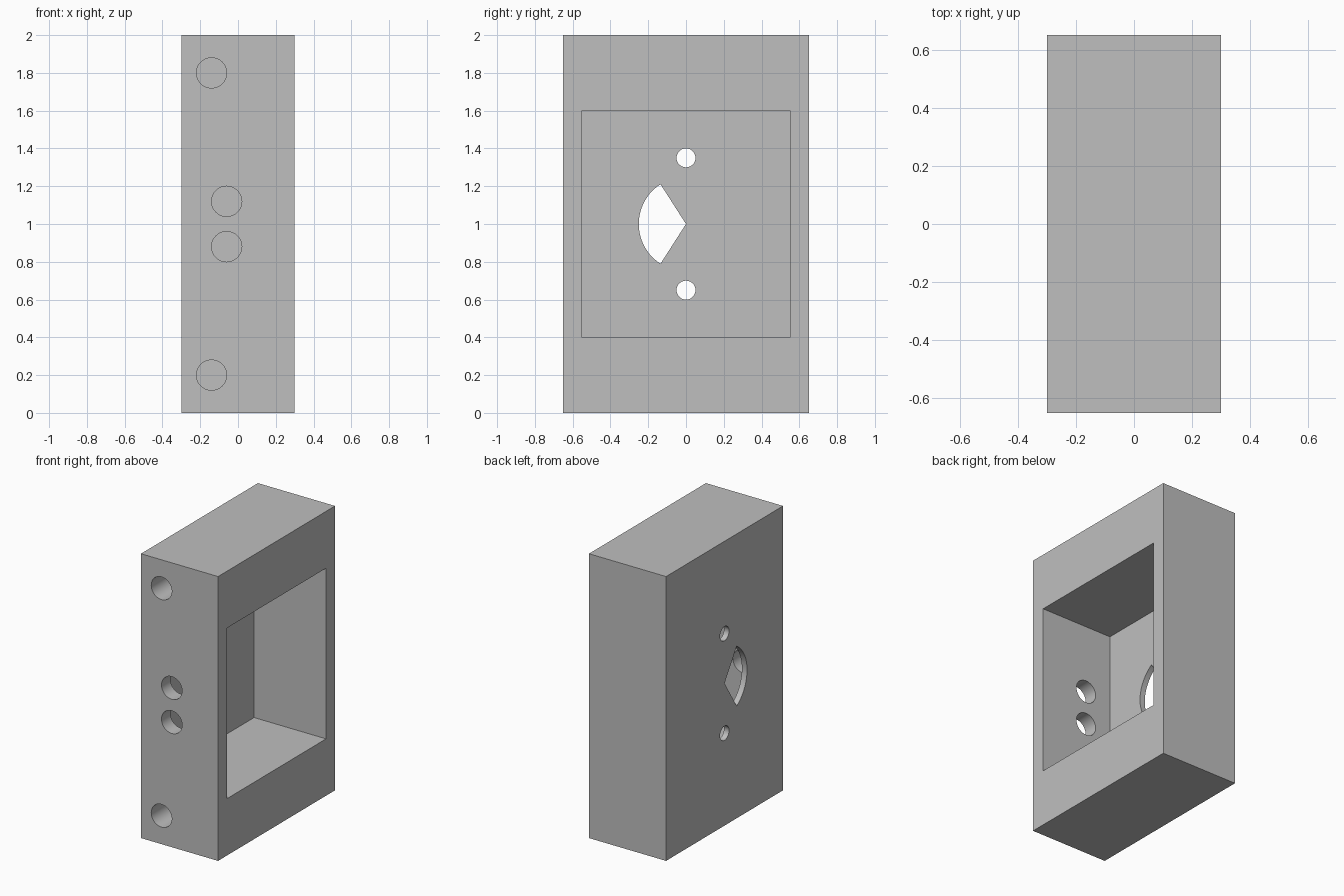
import bpy
import bmesh
from math import cos, sin, pi, radians
from mathutils import Vector

if "Cube" in bpy.data.objects:
    bpy.data.objects.remove(bpy.data.objects["Cube"])

grey = bpy.data.materials.new("plain grey")
grey.use_nodes = True
colour = (0.52, 0.52, 0.52, 1)
grey.diffuse_color = colour
grey.node_tree.nodes["Principled BSDF"].inputs["Base Color"].default_value = colour


def prism(name, points, sweep):
    """Solid made by sweeping a flat outline along a vector."""
    bm = bmesh.new()
    face = bm.faces.new([bm.verts.new(p) for p in points])
    swept = bmesh.ops.extrude_face_region(bm, geom=[face])["geom"]
    verts = [v for v in swept if isinstance(v, bmesh.types.BMVert)]
    bmesh.ops.translate(bm, verts=verts, vec=Vector(sweep))
    bmesh.ops.recalc_face_normals(bm, faces=bm.faces)
    mesh = bpy.data.meshes.new(name)
    bm.to_mesh(mesh)
    bm.free()
    obj = bpy.data.objects.new(name, mesh)
    bpy.context.collection.objects.link(obj)
    mesh.materials.append(grey)
    return obj


def box(name, x, y, z):
    outline = [(x[0], y[0], z[0]), (x[1], y[0], z[0]),
               (x[1], y[1], z[0]), (x[0], y[1], z[0])]
    return prism(name, outline, (0, 0, z[1] - z[0]))


def arc(radius, start, end, count):
    step = (end - start) / count
    return [(radius * cos(start + i * step), radius * sin(start + i * step))
            for i in range(count + 1)]


# Solid block
housing = box("housing", (-0.3, 0.3), (-0.65, 0.65), (0, 2))

# Deep rectangular pocket, open on the left side
cutters = [box("pocket_cutter", (-0.26, 0.4), (-0.55, 0.55), (0.4, 1.6))]

# Fan-shaped window and two small holes through the thin wall
half = radians(57.3)
fan = [(0, 0)] + arc(0.25, pi - half, pi + half, 40)
cutters.append(prism("window_cutter", [(-0.4, a, 1 + b) for a, b in fan], (0.25, 0, 0)))
circle = arc(1, 0, 2 * pi, 64)[:-1]
for z in (0.65, 1.35):
    cutters.append(prism("small_hole_cutter",
                         [(-0.4, 0.05 * a, z + 0.05 * b) for a, b in circle], (0.25, 0, 0)))

# Front holes: outer pair blind, inner pair opening into the pocket
for x, z, depth in ((-0.14, 0.2, 0.6), (-0.14, 1.8, 0.6),
                    (-0.06, 0.88, 0.2), (-0.06, 1.12, 0.2)):
    cutters.append(prism("front_hole_cutter",
                         [(x + 0.08 * a, -0.75, z + 0.08 * b) for a, b in circle],
                         (0, depth + 0.1, 0)))

# Cut the block, then discard the cutters
bpy.ops.object.select_all(action="DESELECT")
bpy.context.view_layer.objects.active = housing
housing.select_set(True)
for cutter in cutters:
    cutter.hide_render = True
    mod = housing.modifiers.new("cut", "BOOLEAN")
    mod.operation = "DIFFERENCE"
    mod.solver = "EXACT"
    mod.object = cutter
    bpy.ops.object.modifier_apply(modifier=mod.name)
    bpy.data.objects.remove(cutter)
bpy.ops.object.shade_smooth_by_angle(angle=radians(30))
